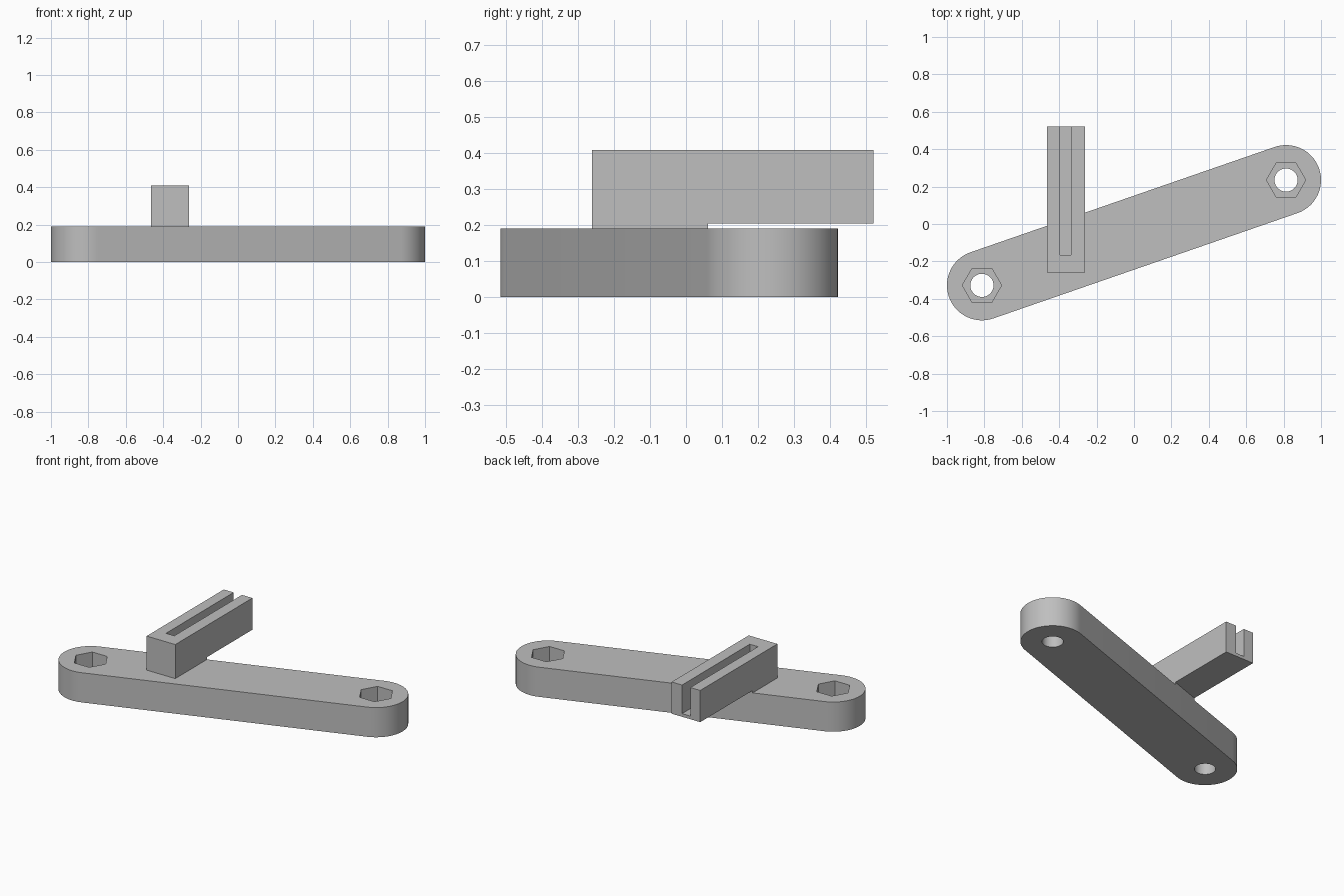
import bpy, bmesh, math

cube = bpy.data.objects.get("Cube")
if cube:
    bpy.data.objects.remove(cube, do_unlink=True)

grey = bpy.data.materials.new("plain grey")
grey.use_nodes = True
COLOUR = (0.52, 0.52, 0.52, 1)
grey.diffuse_color = COLOUR
grey.node_tree.nodes["Principled BSDF"].inputs["Base Color"].default_value = COLOUR


def prism(name, outline, z0, z1):
    """Extrude a flat outline from z0 up to z1."""
    bm = bmesh.new()
    base = bm.faces.new([bm.verts.new((x, y, z0)) for x, y in outline])
    top = bmesh.ops.extrude_face_region(bm, geom=[base])["geom"]
    verts = [v for v in top if isinstance(v, bmesh.types.BMVert)]
    bmesh.ops.translate(bm, verts=verts, vec=(0, 0, z1 - z0))
    bmesh.ops.recalc_face_normals(bm, faces=bm.faces)
    mesh = bpy.data.meshes.new(name)
    bm.to_mesh(mesh)
    bm.free()
    mesh.materials.append(grey)
    obj = bpy.data.objects.new(name, mesh)
    bpy.context.collection.objects.link(obj)
    return obj


def arc(centre, radius, start, sweep, steps):
    return [(centre[0] + radius * math.cos(start + sweep * i / steps),
             centre[1] + radius * math.sin(start + sweep * i / steps))
            for i in range(steps + 1)]


def ring(centre, radius, sides):
    return arc(centre, radius, 0, math.tau, sides)[:-1]


def rect(x0, x1, y0, y1):
    return [(x0, y0), (x1, y0), (x1, y1), (x0, y1)]


def activate(obj):
    bpy.ops.object.select_all(action="DESELECT")
    obj.select_set(True)
    bpy.context.view_layer.objects.active = obj


def cut(obj, cutter):
    cutter.hide_render = True
    mod = obj.modifiers.new("cut", "BOOLEAN")
    mod.operation = "DIFFERENCE"
    mod.solver = "EXACT"
    mod.object = cutter
    activate(obj)
    bpy.ops.object.modifier_apply(modifier=mod.name)
    bpy.data.objects.remove(cutter, do_unlink=True)


# Slanted bar with round ends
LEFT_END, RIGHT_END = (0.813, 0.235), (-0.813, -0.328)
RADIUS, THICK = 0.187, 0.19
slant = math.atan2(LEFT_END[1] - RIGHT_END[1], LEFT_END[0] - RIGHT_END[0])
outline = (arc(LEFT_END, RADIUS, slant - math.pi / 2, math.pi, 32)
           + arc(RIGHT_END, RADIUS, slant + math.pi / 2, math.pi, 32))
bar = prism("slanted_bar", outline, 0, THICK)

# Bolt holes with hexagonal nut pockets
for end in (LEFT_END, RIGHT_END):
    cut(bar, prism("bolt_hole", ring(end, 0.062, 40), -0.1, 0.3))
    cut(bar, prism("nut_pocket", ring(end, 0.105, 6), 0.095, 0.3))

# Slotted rail, open at the back
X0, X1, Y0, Y1 = -0.465, -0.262, -0.26, 0.52
UNDERSIDE = 0.205
rail = prism("slotted_rail", rect(X0, X1, Y0, Y1), UNDERSIDE, 0.408)
cut(rail, prism("slot", rect(-0.395, -0.336, -0.165, 0.7), 0.225, 0.6))


# Thin foot joining rail to bar, ending flush with the bar's back edge
def back_edge(x):
    middle = (LEFT_END[1] + RIGHT_END[1]) / 2
    return middle + x * math.tan(slant) + RADIUS / math.cos(slant)


foot = prism("rail_foot", [(X0, Y0), (X1, Y0), (X1, back_edge(X1)), (X0, back_edge(X0))],
             THICK, UNDERSIDE)

for part in (bar, rail, foot):
    activate(part)
    bpy.ops.object.shade_smooth_by_angle(angle=math.radians(30))
